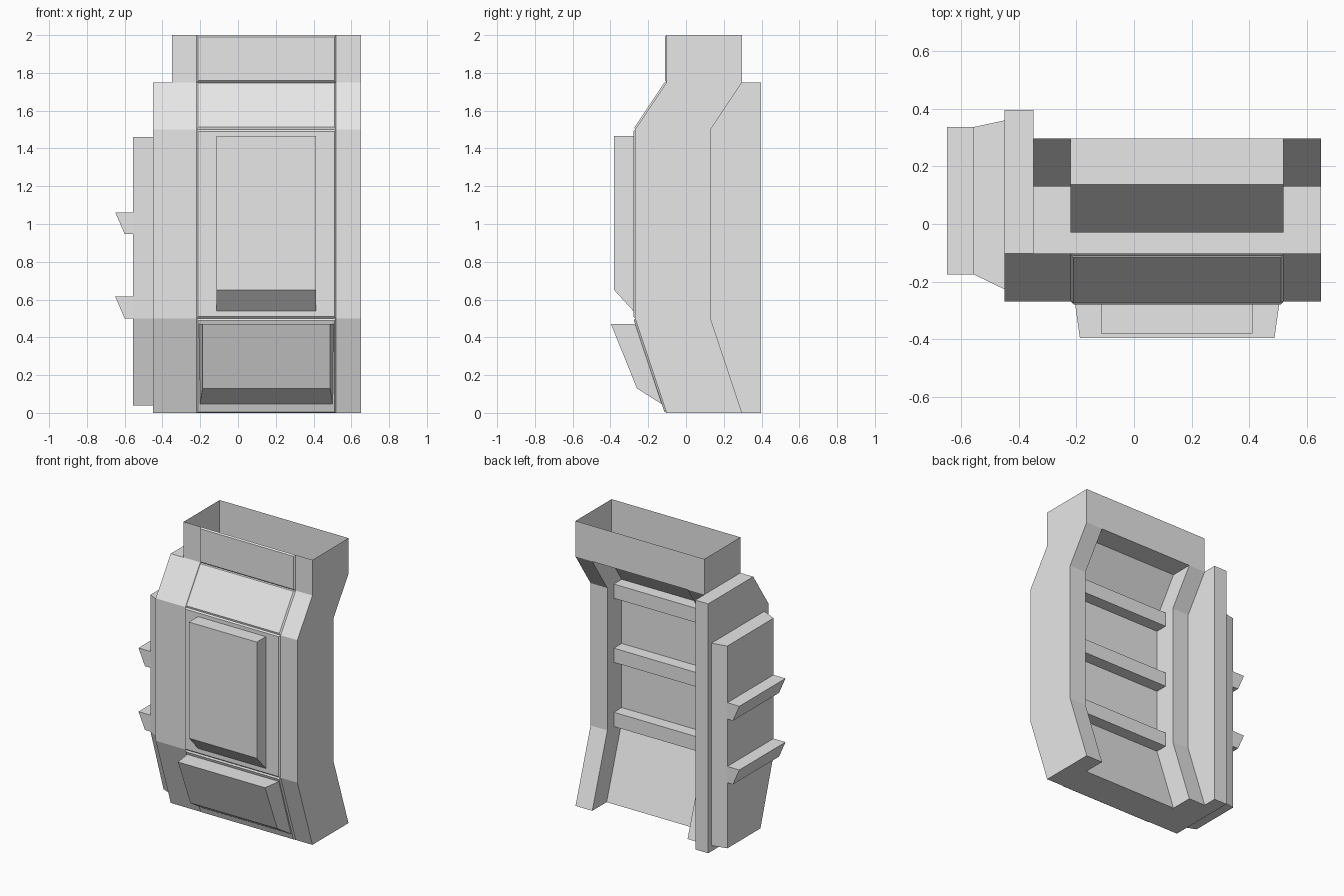
import bpy, bmesh
from mathutils import Vector

cube = bpy.data.objects.get("Cube")
if cube:
    bpy.data.objects.remove(cube, do_unlink=True)

grey = bpy.data.materials.new("plain_grey")
grey.use_nodes = True
grey.diffuse_color = (0.8, 0.8, 0.8, 1)
grey.node_tree.nodes["Principled BSDF"].inputs["Base Color"].default_value = (0.8, 0.8, 0.8, 1)


def finish(name, bm):
    bmesh.ops.remove_doubles(bm, verts=bm.verts, dist=0.0001)
    bmesh.ops.recalc_face_normals(bm, faces=bm.faces)
    mesh = bpy.data.meshes.new(name)
    bm.to_mesh(mesh)
    bm.free()
    mesh.materials.append(grey)
    obj = bpy.data.objects.new(name, mesh)
    bpy.context.collection.objects.link(obj)
    return obj


def loft(name, sections, start_cap=True, end_cap=True):
    """Skin a list of matching point loops."""
    bm = bmesh.new()
    rings = [[bm.verts.new(p) for p in s] for s in sections]
    for a, b in zip(rings, rings[1:]):
        for i in range(len(a)):
            j = (i + 1) % len(a)
            bm.faces.new((a[i], a[j], b[j], b[i]))
    if start_cap:
        bm.faces.new(rings[0])
    if end_cap:
        bm.faces.new(rings[-1])
    return finish(name, bm)


def across(profile, x):
    return [(x, y, z) for y, z in profile]


def prism(name, profile, x0, x1):
    return loft(name, [across(profile, x0), across(profile, x1)])


# Shared outline: main span, recess span, front line and depth
X0, X1 = -0.35, 0.65
R0, R1 = -0.22, 0.52
DEPTH, RECESS = 0.40, 0.16
FRONT = [(-0.103, 0), (-0.27, 0.5), (-0.27, 1.5), (-0.103, 1.75), (-0.103, 2)]
BACK = 0.397


# Body with two rear columns and a recessed rear wall
def channel(y, z):
    b = y + DEPTH
    c = b - RECESS
    return [(x, v, z) for x, v in ((X0, y), (X1, y), (X1, b), (R1, b),
                                   (R1, c), (R0, c), (R0, b), (X0, b))]


loft("body", [channel(y, z) for y, z in FRONT[:4]], end_cap=False)


# Open collar on top, with a ledge over the recess
def rectangle(x0, x1, y0, y1, z):
    return [(x0, y0, z), (x1, y0, z), (x1, y1, z), (x0, y1, z)]


top_y = FRONT[-1][0]
loft("top_collar", [rectangle(X0, X1, top_y, top_y + DEPTH, z) for z in (1.75, 2)],
     start_cap=False, end_cap=False)
ledge = bmesh.new()
ledge.faces.new([ledge.verts.new(p) for p in
                 reversed(rectangle(R0, R1, top_y + DEPTH - RECESS, top_y + DEPTH, 1.75))])
finish("collar_ledge", ledge)

# Thin raised panels on each front segment
LIFT = 0.009
for i, (low, high) in enumerate(zip(FRONT, FRONT[1:])):
    a, b = Vector((0, *low)), Vector((0, *high))
    along = (b - a).normalized()
    out = along.cross(Vector((1, 0, 0))) * -1
    if out.y > 0:
        out = -out
    sections = []
    for inset in (0, LIFT):
        p, q = a + along * inset + out * inset, b - along * inset + out * inset
        sections.append([(R0 + inset, p.y, p.z), (R1 - inset, p.y, p.z),
                         (R1 - inset, q.y, q.z), (R0 + inset, q.y, q.z)])
    loft(f"front_panel_{i + 1}", sections, start_cap=False)

# Raised plate on the middle of the front
prism("front_plate", [(-0.27, 1.465), (-0.38, 1.465), (-0.38, 0.65), (-0.27, 0.53)],
      -0.115, 0.412)

# Tapered box low on the front
base = [(-0.262, 0.47), (-0.118, 0.04)]
(rear_top, z_top), (rear_low, z_low) = base
box = bmesh.new()
left, right = [[box.verts.new(p) for p in (
    (xm + s * 0.357, rear_top, z_top), (xm + s * 0.338, -0.397, z_top),
    (xm + s * 0.338, -0.26, 0.13), (xm + s * 0.352, rear_low, z_low))]
    for s, xm in ((1, 0.15), (-1, 0.15))]
for i in range(4):
    j = (i + 1) % 4
    box.faces.new((left[i], left[j], right[j], right[i]))
box.faces.new(left)
box.faces.new(right)
finish("lower_box", box)

# Full-depth side wall
prism("side_wall", FRONT[:4] + [(BACK, 1.75), (BACK, 0)], -0.45, X0)

# Tapered pad on the side wall
pad = [(-0.075, 0.04), (-0.227, 0.5), (-0.227, 1.46), (0.36, 1.46), (0.36, 0.04)]
face = [(-0.03, 0.04), (-0.175, 0.5), (-0.175, 1.46), (0.337, 1.46), (0.337, 0.04)]
loft("side_pad", [across(pad, -0.45), across(face, -0.557)])

# Two fins on the pad
for name, top in (("upper_fin", 1.062), ("lower_fin", 0.615)):
    outline = [(-0.55, top), (-0.65, top), (-0.60, top - 0.115), (-0.55, top - 0.115)]
    loft(name, [[(x, y, z) for x, z in outline] for y in (-0.175, 0.337)])

# Three cross bars in the rear recess
for i in range(3):
    z = 0.5 + i * 0.45
    prism(f"rear_bar_{i + 1}", [(-0.03, z), (0.057, z), (0.057, z + 0.1), (-0.03, z + 0.1)],
          R0, R1)
